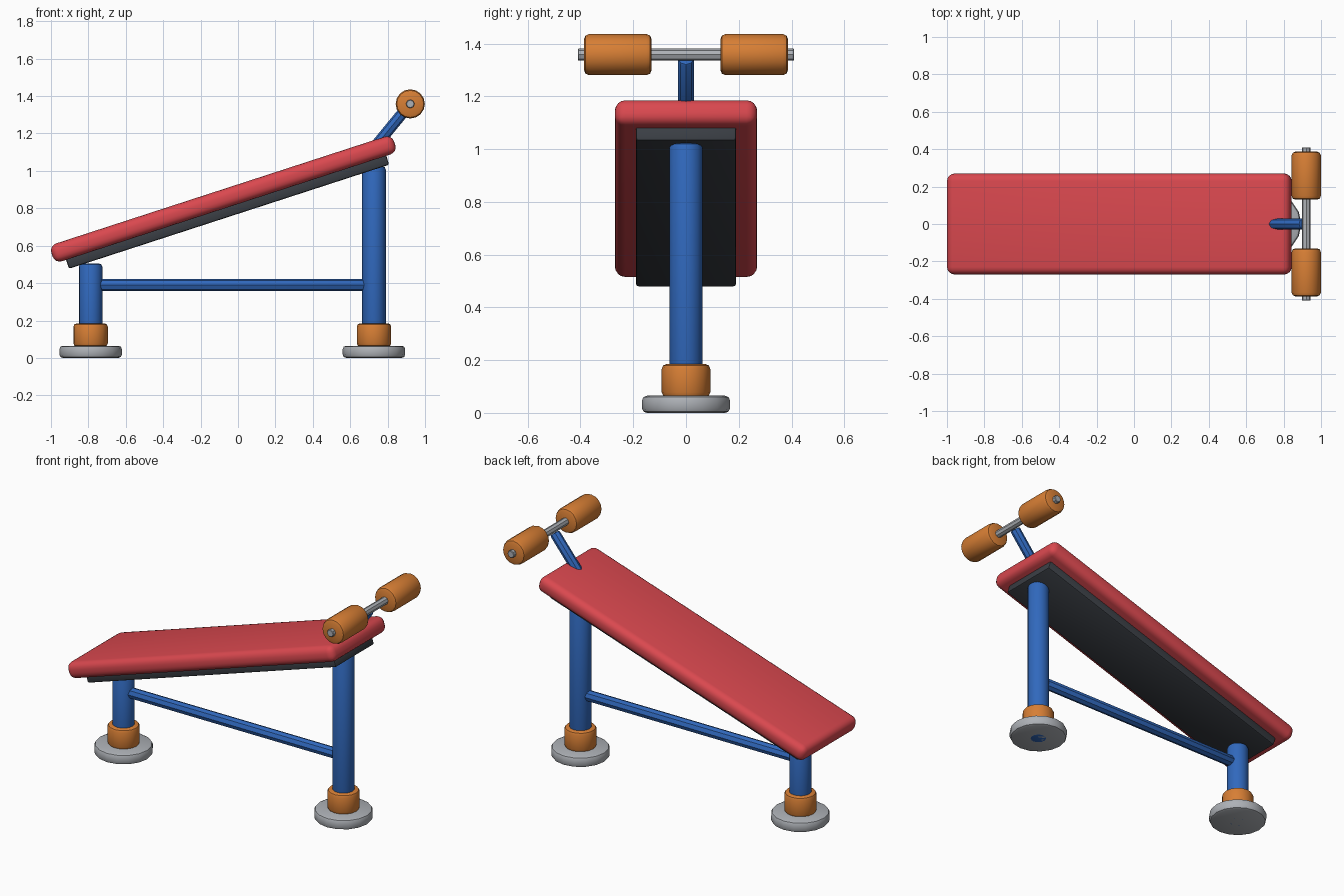
import bpy, bmesh, math
from mathutils import Vector, Matrix

if "Cube" in bpy.data.objects:
    bpy.data.objects.remove(bpy.data.objects["Cube"])


def material(name, rgb):
    m = bpy.data.materials.new(name)
    m.diffuse_color = (*rgb, 1)
    m.use_nodes = True
    m.node_tree.nodes["Principled BSDF"].inputs["Base Color"].default_value = m.diffuse_color
    return m


RED = material("red vinyl", (0.70, 0.065, 0.078))
DARK = material("dark board", (0.042, 0.048, 0.058))
BLUE = material("blue paint", (0.03, 0.14, 0.51))
ORANGE = material("orange foam", (0.68, 0.21, 0.035))
GREY = material("grey steel", (0.42, 0.44, 0.47))


def finish(name, bm, mat, matrix):
    bm.transform(matrix)
    bmesh.ops.recalc_face_normals(bm, faces=bm.faces)
    me = bpy.data.meshes.new(name)
    bm.to_mesh(me)
    bm.free()
    me.materials.append(mat)
    ob = bpy.data.objects.new(name, me)
    bpy.context.collection.objects.link(ob)
    bpy.ops.object.select_all(action='DESELECT')
    ob.select_set(True)
    bpy.context.view_layer.objects.active = ob
    bpy.ops.object.shade_smooth_by_angle(angle=math.radians(35))
    return ob


def rod(name, a, b, r, sides, mat, bevel=0.0, seg=2):
    """Cylinder between two points with rounded rims."""
    a, b = Vector(a), Vector(b)
    d = b - a
    bm = bmesh.new()
    bmesh.ops.create_cone(bm, cap_ends=True, segments=sides, radius1=r,
                          radius2=r, depth=d.length)
    if bevel:
        rims = [e for e in bm.edges if e.verts[0].co.z * e.verts[1].co.z > 0]
        bmesh.ops.bevel(bm, geom=rims, offset=bevel, segments=seg,
                        profile=0.5, affect='EDGES')
    rot = d.to_track_quat('Z', 'Y').to_matrix().to_4x4()
    return finish(name, bm, mat, Matrix.Translation((a + b) / 2) @ rot)


def slab(name, size, offset, bevel, seg, mat):
    """Rounded box lying in the tilted frame of the bench."""
    bm = bmesh.new()
    bmesh.ops.create_cube(bm, size=1)
    bmesh.ops.scale(bm, vec=size, verts=bm.verts)
    bmesh.ops.bevel(bm, geom=bm.edges[:], offset=bevel, segments=seg,
                    profile=0.5, affect='EDGES')
    tilt = (Matrix.Translation((-0.0785, 0, 0.85))
            @ Matrix.Rotation(math.radians(-18), 4, 'Y')
            @ Matrix.Translation((0, 0, offset)))
    return finish(name, bm, mat, tilt)


# Tilted cushion and backing board
slab("cushion", (1.927, 0.54, 0.10), 0, 0.04, 4, RED)
slab("backing_board", (1.80, 0.38, 0.06), -0.07, 0.01, 2, DARK)

# Legs with collars and foot discs
for side, x, top in (("low", -0.788, 0.505), ("high", 0.727, 1.025)):
    rod(side + "_leg", (x, 0, 0), (x, 0, top), 0.063, 16, BLUE, 0.018)
    rod(side + "_collar", (x, 0, 0.06), (x, 0, 0.185), 0.092, 16, ORANGE, 0.018)
    rod(side + "_foot", (x, 0, 0), (x, 0, 0.065), 0.167, 16, GREY, 0.018)

# Cross beam between the legs
rod("cross_beam", (-0.745, 0, 0.39), (0.685, 0, 0.39), 0.033, 8, BLUE, 0.01)

# Leg hold: arm, bar and foam rollers
rod("roller_arm", (0.70, 0, 1.09), (0.905, 0, 1.34), 0.03, 8, BLUE, 0.008)
rod("roller_bar", (0.921, -0.41, 1.358), (0.921, 0.41, 1.358), 0.023, 8, GREY, 0.003, 1)
for side, s in (("front", -1), ("back", 1)):
    rod(side + "_roller", (0.921, s * 0.13, 1.358), (0.921, s * 0.387, 1.358),
        0.078, 16, ORANGE, 0.02)
